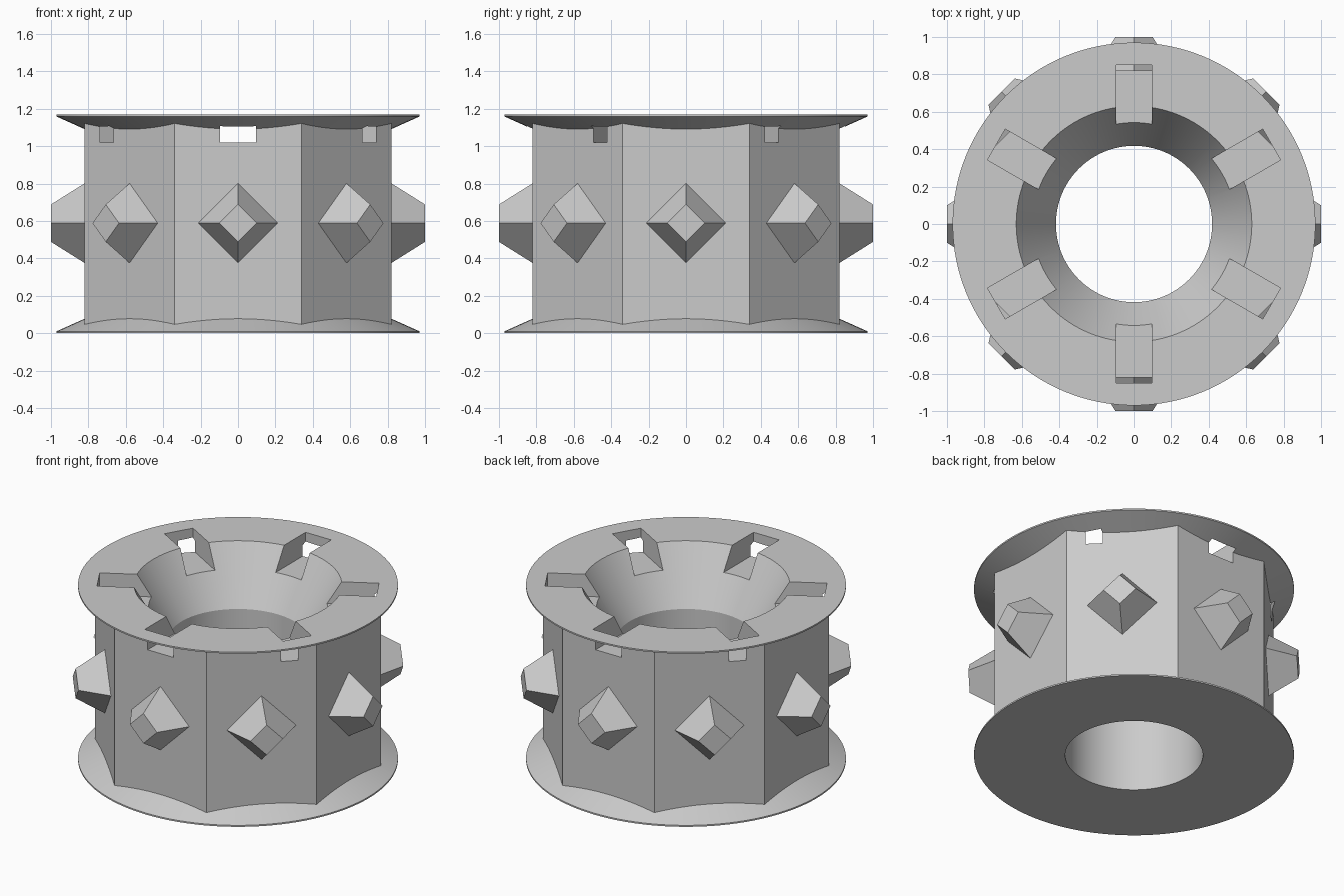
import bpy, bmesh, math
from mathutils import Matrix, Vector

if "Cube" in bpy.data.objects:
    bpy.data.objects.remove(bpy.data.objects["Cube"], do_unlink=True)

HEIGHT = 1.168
SIDES = 8
APOTHEM = 0.82
GREY = (0.6, 0.6, 0.6, 1.0)

grey = bpy.data.materials.new("plain grey")
grey.use_nodes = True
grey.diffuse_color = GREY
grey.node_tree.nodes["Principled BSDF"].inputs["Base Color"].default_value = GREY


def make_object(name, bm):
    bmesh.ops.recalc_face_normals(bm, faces=bm.faces[:])
    mesh = bpy.data.meshes.new(name)
    bm.to_mesh(mesh)
    bm.free()
    mesh.materials.append(grey)
    obj = bpy.data.objects.new(name, mesh)
    bpy.context.collection.objects.link(obj)
    return obj


def lathe(name, profile, steps=128):
    """Closed solid from rings of (radius, height), capped at both ends."""
    bm = bmesh.new()
    rings = []
    for r, z in profile:
        rings.append([bm.verts.new((r * math.cos(i * math.tau / steps),
                                    r * math.sin(i * math.tau / steps), z))
                      for i in range(steps)])
    for low, high in zip(rings, rings[1:]):
        for i in range(steps):
            j = (i + 1) % steps
            bm.faces.new((low[i], low[j], high[j], high[i]))
    bm.faces.new(rings[0][::-1])
    bm.faces.new(rings[-1])
    return make_object(name, bm)


def combine(target, other, operation):
    mod = target.modifiers.new(other.name, "BOOLEAN")
    mod.operation = operation
    mod.solver = "EXACT"
    mod.object = other
    bpy.context.view_layer.objects.active = target
    bpy.ops.object.modifier_apply(modifier=mod.name)
    bpy.data.objects.remove(other, do_unlink=True)


# Eight-sided body with its flats facing the axes
bm = bmesh.new()
corner = APOTHEM / math.cos(math.pi / SIDES)
bmesh.ops.create_cone(bm, cap_ends=True, segments=SIDES, radius1=corner,
                      radius2=corner, depth=HEIGHT - 0.02)
bmesh.ops.rotate(bm, verts=bm.verts[:], matrix=Matrix.Rotation(math.pi / SIDES, 3, "Z"))
# Make sure a flat, not a corner, faces +x
if any(abs(v.co.y) < 0.01 for v in bm.verts):
    bmesh.ops.rotate(bm, verts=bm.verts[:], matrix=Matrix.Rotation(math.pi / SIDES, 3, "Z"))
bmesh.ops.translate(bm, verts=bm.verts[:], vec=(0, 0, HEIGHT / 2))
spool = make_object("spool_body", bm)

# Conical flanges above and below
flange = [(0.97, 0.0), (0.97, 0.01), (0.30, 0.31)]
combine(spool, lathe("lower_flange", flange), "UNION")
combine(spool, lathe("upper_flange", [(r, HEIGHT - z) for r, z in flange]), "UNION")

# Bore with a funnel mouth
mouth_slope = (0.63 - 0.418) / (HEIGHT - 0.81)
bore = [(0.418, -0.1), (0.418, 0.81), (0.63 + 0.1 * mouth_slope, HEIGHT + 0.1)]
combine(spool, lathe("bore_cutter", bore), "DIFFERENCE")

# Six radial slots in the rim
for i in range(6):
    bm = bmesh.new()
    bmesh.ops.create_cube(bm, size=1.0)
    bmesh.ops.scale(bm, verts=bm.verts[:], vec=(0.55, 0.19, 0.4))
    bmesh.ops.translate(bm, verts=bm.verts[:], vec=(0.85 - 0.275, 0, 1.02 + 0.2))
    bmesh.ops.rotate(bm, verts=bm.verts[:],
                     matrix=Matrix.Rotation(math.radians(30 + 60 * i), 3, "Z"))
    combine(spool, make_object("slot_cutter", bm), "DIFFERENCE")

bpy.ops.object.select_all(action="DESELECT")
spool.select_set(True)
bpy.context.view_layer.objects.active = spool
bpy.ops.object.shade_smooth_by_angle(angle=math.radians(20))

# Blunt diamond stud on every flat
for i in range(SIDES):
    bm = bmesh.new()
    bmesh.ops.create_cone(bm, cap_ends=True, segments=4, radius1=0.213,
                          radius2=0.1, depth=0.18)
    if all(abs(v.co.x) > 0.01 for v in bm.verts):
        bmesh.ops.rotate(bm, verts=bm.verts[:], matrix=Matrix.Rotation(math.pi / 4, 3, "Z"))
    place = (Matrix.Rotation(i * math.tau / SIDES, 4, "Z")
             @ Matrix.Translation(Vector((APOTHEM + 0.09, 0, 0.588)))
             @ Matrix.Rotation(math.pi / 2, 4, "Y"))
    bm.transform(place)
    make_object(f"stud_{i + 1}", bm)
